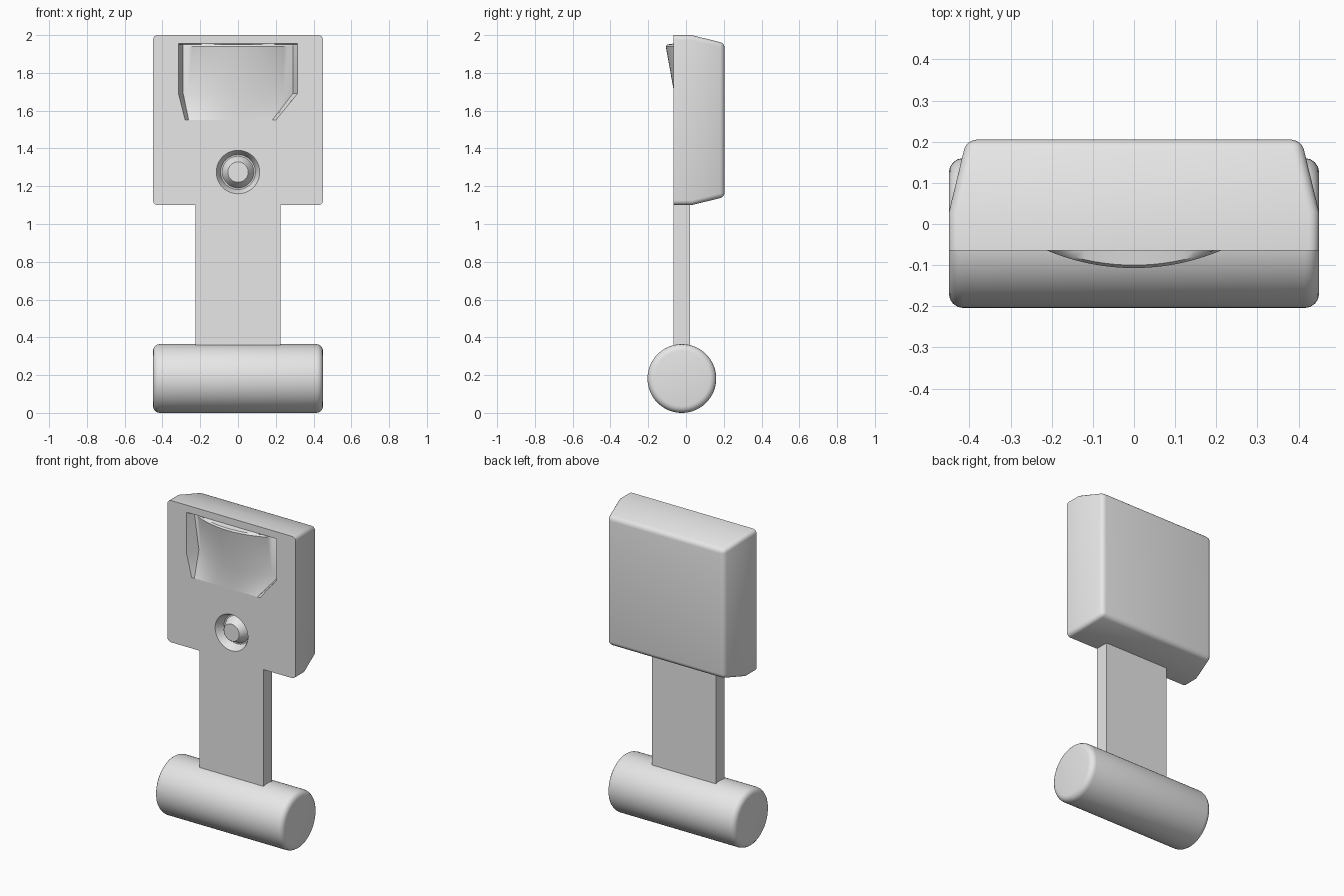
import bpy, bmesh
from math import sin, cos, pi, sqrt, radians

if "Cube" in bpy.data.objects:
    bpy.data.objects.remove(bpy.data.objects["Cube"])

FRONT = -0.065
grey = bpy.data.materials.new("light grey")
grey.use_nodes = True
grey.diffuse_color = (0.8, 0.8, 0.8, 1)
grey.node_tree.nodes["Principled BSDF"].inputs["Base Color"].default_value = (0.8, 0.8, 0.8, 1)


def finish(name, bm):
    mesh = bpy.data.meshes.new(name)
    bm.to_mesh(mesh)
    bm.free()
    mesh.materials.append(grey)
    ob = bpy.data.objects.new(name, mesh)
    bpy.context.collection.objects.link(ob)
    return ob


def activate(ob):
    bpy.ops.object.select_all(action='DESELECT')
    ob.select_set(True)
    bpy.context.view_layer.objects.active = ob


def smooth(ob, angle=35):
    activate(ob)
    bpy.ops.object.shade_smooth_by_angle(angle=radians(angle))


def skin(name, rows, closed=False):
    """Join rows of points with quads; a closed skin is capped at its last row."""
    bm = bmesh.new()
    vs = [[bm.verts.new(p) for p in row] for row in rows]
    n = len(rows[0])
    for a, b in zip(vs, vs[1:]):
        for i in range(n if closed else n - 1):
            j = (i + 1) % n
            bm.faces.new((a[i], a[j], b[j], b[i]))
    if closed:
        bm.faces.new(vs[-1])
    return finish(name, bm)


def prism(name, outline, y0, y1):
    bm = bmesh.new()
    face = bm.faces.new([bm.verts.new((x, y0, z)) for x, z in outline])
    ext = bmesh.ops.extrude_face_region(bm, geom=[face])
    for v in ext["geom"]:
        if isinstance(v, bmesh.types.BMVert):
            v.co.y = y1
    bmesh.ops.recalc_face_normals(bm, faces=bm.faces[:])
    return finish(name, bm)


def circle(r, y, n=48):
    return [(r * cos(2 * pi * i / n), y, 1.275 + r * sin(2 * pi * i / n)) for i in range(n)]


def rect(hx, z0, z1):
    return [(-hx, z0), (hx, z0), (hx, z1), (-hx, z1)]


# Head block: straight front part, tapered and rounded back
bm = bmesh.new()
rings = []
for y, inset in ((FRONT, 0), (0.03, 0), (0.205, 0.043)):
    rings.append([bm.verts.new((x, y, z)) for x, z in rect(0.45 - inset, 1.1 + inset, 2 - inset)])
for a, b in zip(rings, rings[1:]):
    for i in range(4):
        j = (i + 1) % 4
        bm.faces.new((a[i], a[j], b[j], b[i]))
bm.faces.new(rings[0])
bm.faces.new(rings[-1])
bmesh.ops.recalc_face_normals(bm, faces=bm.faces[:])
rounded = [e for e in bm.edges
           if abs(e.verts[0].co.y - e.verts[1].co.y) > 0.01 or e.verts[0].co.y > 0.1]
bmesh.ops.bevel(bm, geom=rounded, offset=0.025, segments=4, profile=0.5, affect='EDGES')
# slightly dished back
back = max(bm.faces, key=lambda f: f.calc_area() * (f.calc_center_median().y > 0.15))
for v in bmesh.ops.poke(bm, faces=[back])["verts"]:
    v.co.y -= 0.012
head = finish("head_block", bm)

# Openings in the head for the pocket and the button
opening = [(-0.28, 1.55), (0.2, 1.55), (0.315, 1.69), (0.315, 1.955), (-0.315, 1.955), (-0.315, 1.69)]
cutters = [prism("pocket_cutter", opening, FRONT - 0.1, 0.06),
           prism("button_cutter", [(x, z) for x, _, z in circle(0.115, 0)], FRONT - 0.1, 0.03)]
for c in cutters:
    activate(head)
    mod = head.modifiers.new("cut", 'BOOLEAN')
    mod.operation = 'DIFFERENCE'
    mod.solver = 'EXACT'
    mod.object = c
    bpy.ops.object.modifier_apply(modifier=mod.name)
    bpy.data.objects.remove(c)
smooth(head)

# Pocket lining: a bulging, tilted panel over a sloping floor
N = 24
xs = [-0.315] + [-0.29 + 0.58 * i / N for i in range(N + 1)] + [0.315]
R = 0.546


def bulge(x, y):
    return FRONT if abs(x) > 0.3 else y + R - sqrt(R * R - x * x)


floor = [(-0.28 + 0.48 * (x + 0.315) / 0.63, FRONT, 1.55) for x in xs]
middle = [(x, bulge(x, -0.062), 1.69) for x in xs]
upper = [(x, bulge(x, -0.107), 1.94) for x in xs]
lip = [(x, bulge(x, -0.1), 1.95) for x in xs]
rim = [(x, FRONT, 1.955) for x in xs]
smooth(skin("pocket_lining", [floor, middle, upper, lip, rim]), 40)

# Button in its round recess
smooth(skin("button", [circle(r, FRONT + d) for r, d in
                       ((0.115, 0), (0.108, 0.01), (0.092, 0.055), (0.084, 0.055),
                        (0.078, 0.045), (0.058, 0.004), (0.054, 0))], closed=True))

# Flat neck
prism("neck", rect(0.225, 0.25, 1.1), FRONT, 0.022)

# Round crossbar handle
bpy.ops.mesh.primitive_cylinder_add(vertices=64, radius=0.182, depth=0.9,
                                    location=(0, -0.022, 0.182), rotation=(0, pi / 2, 0))
bar = bpy.context.object
bar.name = "crossbar_handle"
bar.data.materials.append(grey)
bev = bar.modifiers.new("round ends", 'BEVEL')
bev.width = 0.035
bev.segments = 4
bev.limit_method = 'ANGLE'
bev.angle_limit = radians(40)
bpy.ops.object.modifier_apply(modifier=bev.name)
smooth(bar)
